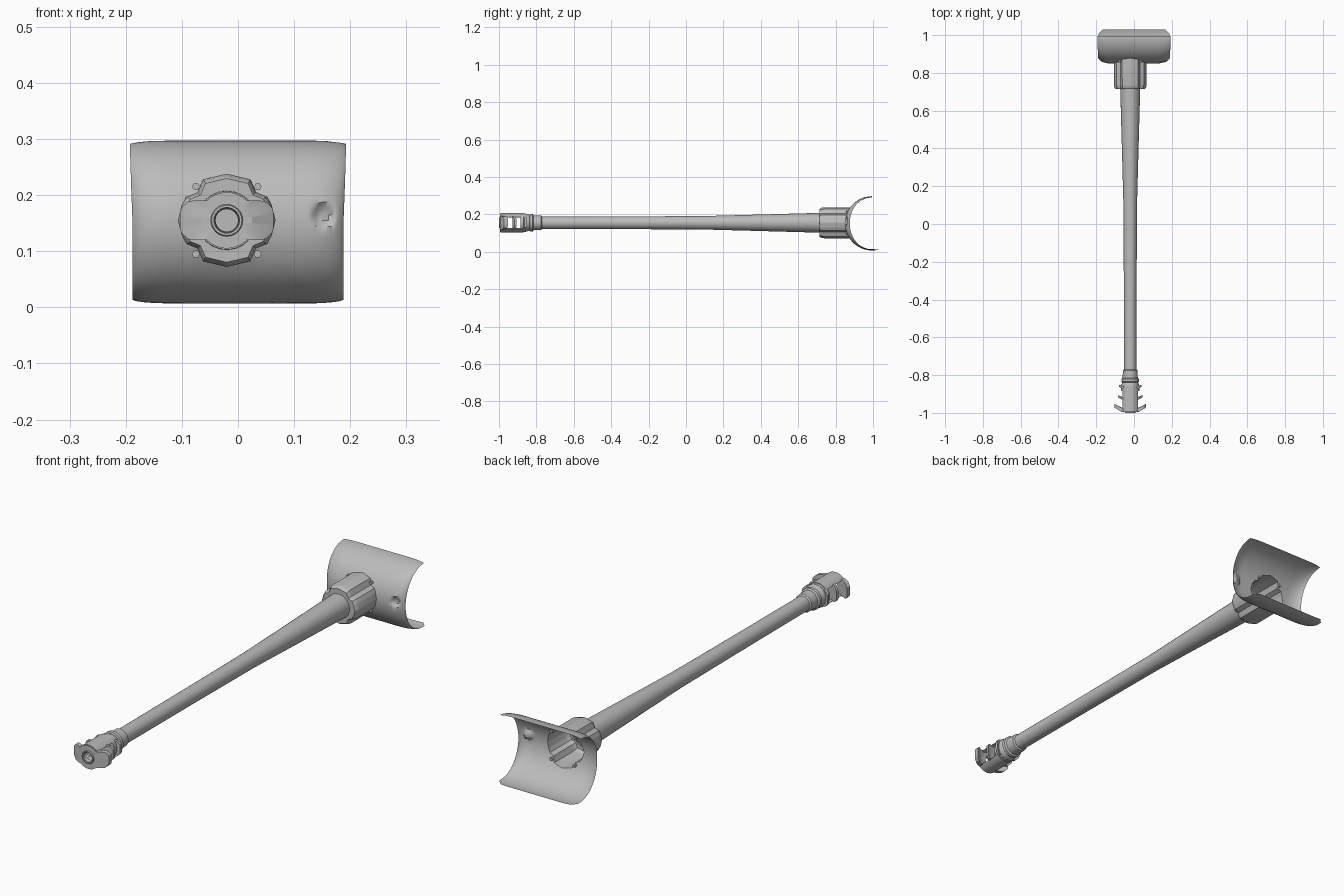
import bpy, math
from math import sin, cos, pi, sqrt, asin

if "Cube" in bpy.data.objects:
    bpy.data.objects.remove(bpy.data.objects["Cube"])

AX, AZ = -0.02, 0.155            # barrel axis
CY, CZ, R = 0.995, 0.152, 0.145  # centre and radius of the curved shield

mat = bpy.data.materials.new("gun grey")
mat.diffuse_color = (0.5, 0.5, 0.5, 1)
mat.use_nodes = True
mat.node_tree.nodes["Principled BSDF"].inputs["Base Color"].default_value = mat.diffuse_color


def loft(name, rings, caps=(False, False), loop=False, angle=35):
    """Skin a list of closed point rings."""
    n = len(rings[0])
    verts = [p for r in rings for p in r]
    faces = []
    for i in range(len(rings) if loop else len(rings) - 1):
        a, b = i * n, ((i + 1) % len(rings)) * n
        faces += [(a + j, a + (j + 1) % n, b + (j + 1) % n, b + j) for j in range(n)]
    if caps[0]:
        faces.append(tuple(reversed(range(n))))
    if caps[1]:
        faces.append(tuple(range((len(rings) - 1) * n, len(rings) * n)))
    me = bpy.data.meshes.new(name)
    me.from_pydata(verts, [], faces)
    me.materials.append(mat)
    ob = bpy.data.objects.new(name, me)
    bpy.context.collection.objects.link(ob)
    bpy.ops.object.select_all(action='DESELECT')
    ob.select_set(True)
    bpy.context.view_layer.objects.active = ob
    bpy.ops.object.mode_set(mode='EDIT')
    bpy.ops.mesh.select_all(action='SELECT')
    bpy.ops.mesh.normals_make_consistent(inside=False)
    bpy.ops.object.mode_set(mode='OBJECT')
    bpy.ops.object.shade_smooth_by_angle(angle=math.radians(angle))
    return ob


def circle(y, r, n=24, x=AX, z=AZ):
    return [(x + r * cos(2 * pi * j / n), y, z + r * sin(2 * pi * j / n)) for j in range(n)]


def lathe(name, profile, caps=(False, False), loop=False, n=24):
    return loft(name, [circle(y, r, n) for y, r in profile], caps, loop)


# Tapered barrel
lathe("barrel", [(-0.78, 0.033), (-0.3, 0.034), (0.1, 0.036), (0.25, 0.04),
                 (0.72, 0.053)], caps=(True, False))

# Muzzle brake: rear collar
lathe("muzzle_collar", [(-0.885, 0.028), (-0.885, 0.05), (-0.86, 0.05), (-0.838, 0.042),
                        (-0.834, 0.047), (-0.82, 0.047), (-0.815, 0.04), (-0.775, 0.039),
                        (-0.77, 0.033)], caps=(True, False))

# Muzzle brake: upper and lower shells, leaving open side windows
for name, s in (("muzzle_shell_top", 1), ("muzzle_shell_bottom", -1)):
    arc = [math.radians(38 + 104 * k / 12) for k in range(13)]
    section = [(0.052 * cos(a), 0.052 * sin(a)) for a in arc]
    section += [(0.042 * cos(a), max(0.028, 0.036 * sin(a))) for a in reversed(arc)]
    loft(name, [[(AX + x, y, AZ + s * z) for x, z in section] for y in (-0.992, -0.87)],
         (True, True))


# Muzzle brake: baffle plates with swept ears on both sides
def baffle(name, y0, thick, tip, bend, hole, n=72):
    inner, mid, outer = [], [], []
    for j in range(n):
        c, s = cos(2 * pi * j / n), sin(2 * pi * j / n)
        ear = min(tip / max(abs(c), 1e-6), 0.035 / max(abs(s), 1e-6),
                  (tip + 0.02) / (abs(c) + abs(s)))
        for lst, r in ((inner, hole), (mid, 0.045), (outer, max(0.05, ear))):
            lst.append((AX + r * c, y0 + bend * max(0, abs(r * c) - 0.045), AZ + r * s))
    back = [[(x, y + thick, z) for x, y, z in ring] for ring in (outer, mid, inner)]
    loft(name, [inner, mid, outer] + back, loop=True, angle=30)


baffle("front_baffle", -0.995, 0.02, 0.083, 0.6, 0.021)
baffle("middle_baffle", -0.928, 0.012, 0.066, 0.5, 0.021)
baffle("rear_baffle", -0.87, 0.012, 0.06, 0.5, 0.021)
lathe("muzzle_lip", [(-0.994, 0.029), (-1.0, 0.027), (-1.0, 0.023), (-0.98, 0.02)])

# Cross-shaped socket outline, mirrored from one quadrant
q = [(0.087, 0), (0.08, 0.027), (0.072, 0.042), (0.052, 0.05), (0.042, 0.073), (0, 0.083)]
half = q + [(-x, z) for x, z in q[-2::-1]]
corners = half + [(x, -z) for x, z in half[-2:0:-1]]
outline = []
for (x0, z0), (x1, z1) in zip(corners, corners[1:] + corners[:1]):
    outline += [(x0 + (x1 - x0) * k / 5, z0 + (z1 - z0) * k / 5) for k in range(5)]


def shield_point(x, s):
    """Place a point of the unrolled shield (x, arc length) on its curled surface."""
    a = s / R
    u = min(1, max(0, (abs(x) - 0.125) / 0.065))
    r = R - (1 - sqrt(1 - u * u)) * (0.008 + 0.026 * cos(a) ** 2)
    d = math.hypot(x - 0.152, s - 0.012)           # sight port dent
    r -= 0.014 * min(1, max(0, (0.022 - d) / 0.009))
    wide = 1 + 0.025 * max(0, sin(a))
    return (x * wide, CY - r * cos(a), CZ + r * sin(a))


# Shield sheet, running from the socket hole out to its border
hole = [(AX + x, R * asin((AZ + z - CZ) / R)) for x, z in outline]
ox, os_ = AX, AZ - CZ
planes = [(1, 0, 0.188), (-1, 0, 0.188), (0, 1, 0.228), (0, -1, 0.263),
          (1, -1, 0.428), (-1, -1, 0.428)]
border = []
for x, s in hole:
    dx, ds = x - ox, s - os_
    t = min((d - nx * ox - ns * os_) / (nx * dx + ns * ds)
            for nx, ns, d in planes if nx * dx + ns * ds > 1e-6)
    border.append((ox + dx * t, os_ + ds * t))
for c in [(e * 0.188, 0.228) for e in (1, -1)] + [(e * 0.188, -0.24) for e in (1, -1)] \
        + [(e * 0.165, -0.263) for e in (1, -1)]:
    k = min(range(len(border)), key=lambda i: math.dist(border[i], c))
    border[k] = c
rings = []
for i in range(23):
    f = 1 - (1 - i / 22) ** 1.5
    rings.append([shield_point(h[0] + (b[0] - h[0]) * f, h[1] + (b[1] - h[1]) * f)
                  for h, b in zip(hole, border)])
loft("shield", rings, angle=40)

# Socket block joining barrel and shield, open to the rear
sock = [[(AX + x * k, y, AZ + z * k) for x, z in outline]
        for y, k in ((0.715, 0.9), (0.722, 0.96), (0.738, 1.0))]
loft("socket", sock + [rings[0]], caps=(True, False), angle=30)

# Four hex bolts around the socket
for i, (ex, ez) in enumerate(((1, 1), (-1, 1), (-1, -1), (1, -1))):
    loft("bolt_%d" % (i + 1),
         [circle(y, 0.007, 6, AX + ex * 0.055, AZ + ez * 0.06) for y in (0.855, 0.873)],
         (True, True))
